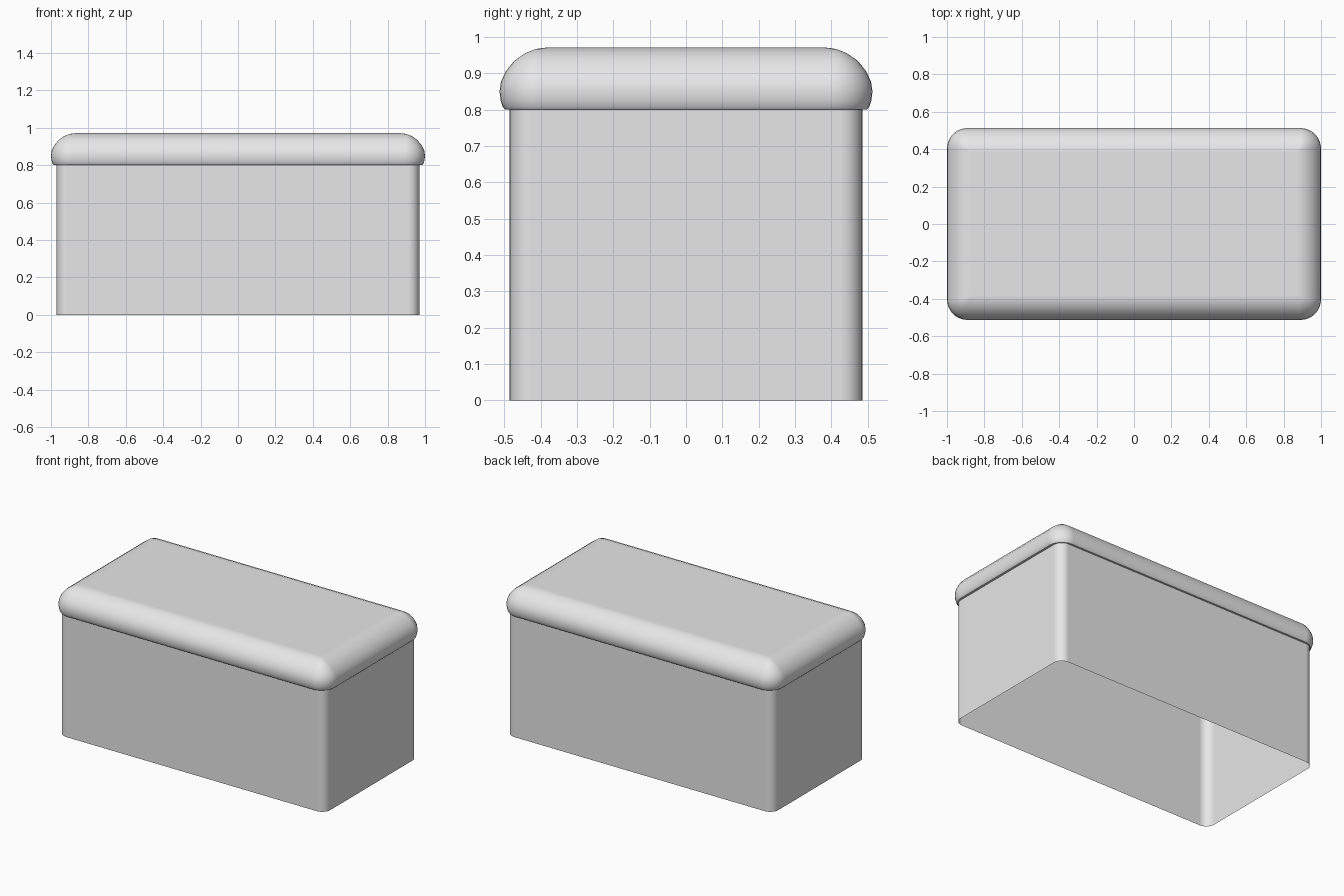
import bpy, bmesh, math

cube = bpy.data.objects.get("Cube")
if cube:
    bpy.data.objects.remove(cube, do_unlink=True)

grey = bpy.data.materials.new("plain grey")
grey.use_nodes = True
grey.diffuse_color = (0.8, 0.8, 0.8, 1)
grey.node_tree.nodes["Principled BSDF"].inputs["Base Color"].default_value = (0.8, 0.8, 0.8, 1)


def rounded_ring(bm, hx, hy, radius, z, steps=8):
    """Loop of vertices around a rectangle with rounded corners."""
    ring = []
    for quarter, (sx, sy) in enumerate([(1, 1), (-1, 1), (-1, -1), (1, -1)]):
        for i in range(steps + 1):
            a = math.pi / 2 * (quarter + i / steps)
            ring.append(bm.verts.new((sx * (hx - radius) + radius * math.cos(a),
                                      sy * (hy - radius) + radius * math.sin(a), z)))
    return ring


def loft(name, hx, hy, radius, profile, capped):
    """Skin rounded rectangles, each given as (inset, height)."""
    bm = bmesh.new()
    rings = [rounded_ring(bm, hx - d, hy - d, max(radius - d, 0.015), z)
             for d, z in profile]
    for low, high in zip(rings, rings[1:]):
        for i in range(len(low)):
            j = (i + 1) % len(low)
            bm.faces.new((low[i], low[j], high[j], high[i]))
    if capped:
        bm.faces.new(rings[0][::-1])
        bm.faces.new(rings[-1])
    mesh = bpy.data.meshes.new(name)
    bm.to_mesh(mesh)
    bm.free()
    mesh.materials.append(grey)
    obj = bpy.data.objects.new(name, mesh)
    bpy.context.collection.objects.link(obj)
    bpy.ops.object.select_all(action='DESELECT')
    obj.select_set(True)
    bpy.context.view_layer.objects.active = obj
    bpy.ops.object.shade_smooth_by_angle(angle=math.radians(40))
    # Keep the large flat faces evenly shaded
    obj.modifiers.new("even_shading", 'WEIGHTED_NORMAL').keep_sharp = True
    return obj


# Box walls, open underneath
loft("box_walls", 0.97, 0.485, 0.06, [(0, 0), (0, 0.805)], False)

# Cushioned lid with a soft shoulder and a small tucked lower edge
lid_profile = [(0.016, 0.80), (0.009, 0.807), (0.003, 0.825), (0, 0.85),
               (0.004, 0.877), (0.017, 0.905), (0.04, 0.934),
               (0.07, 0.955), (0.1, 0.967), (0.13, 0.971)]
loft("padded_lid", 1.0, 0.513, 0.11, lid_profile, True)
